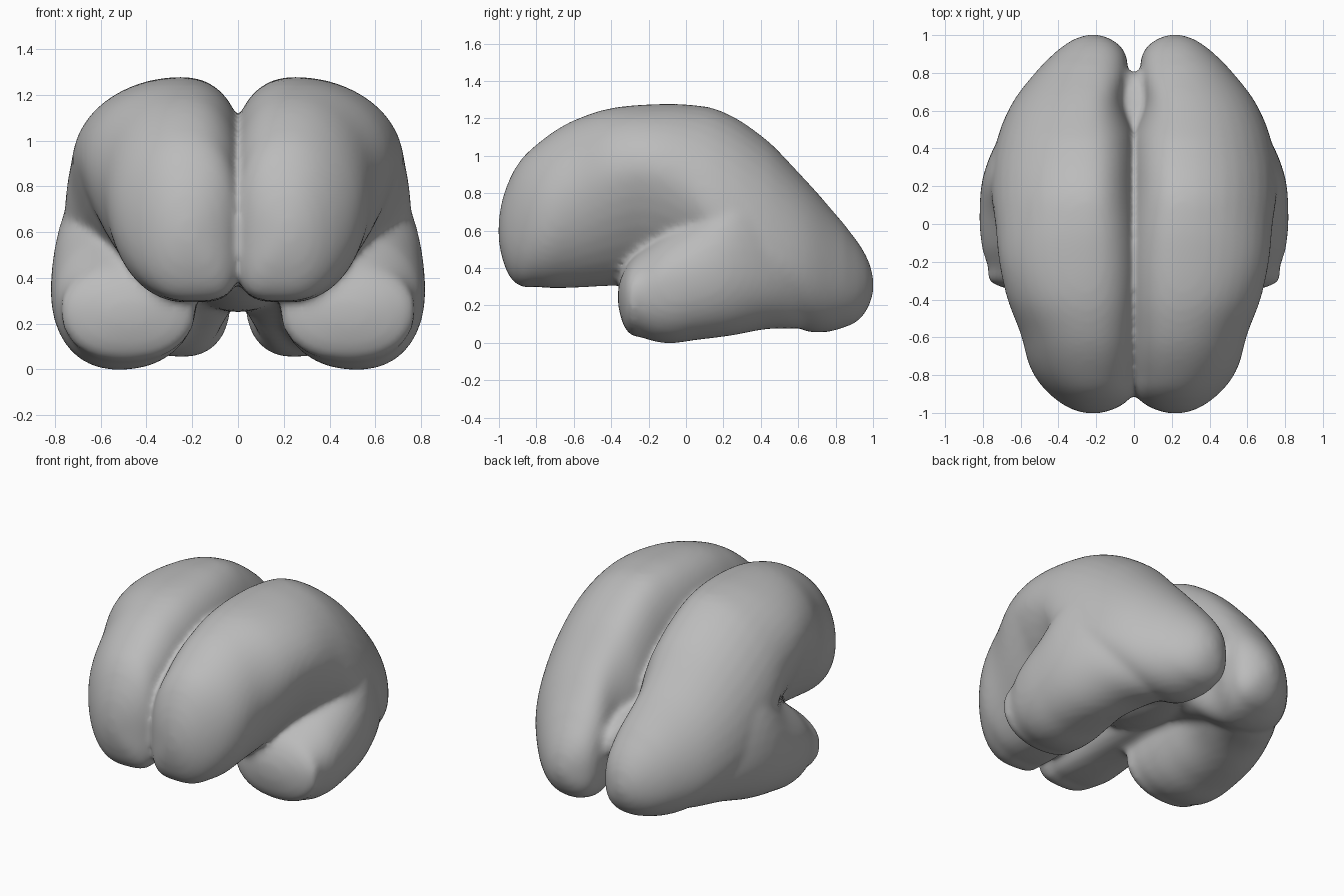
import bpy, bmesh, math
from mathutils import Vector

cube = bpy.data.objects.get("Cube")
if cube:
    bpy.data.objects.remove(cube)

mat = bpy.data.materials.new("soft grey")
mat.use_nodes = True
GREY = (0.5, 0.5, 0.5, 1)
mat.diffuse_color = GREY
mat.node_tree.nodes["Principled BSDF"].inputs["Base Color"].default_value = GREY

# Stations: y, inner x, crown x, outer x, bottom z, widest z, top z
MAIN = [(-.95, .05, .22, .385, .365, .6, .86), (-.8, -.01, .23, .53, .3, .68, 1.06),
        (-.6, -.02, .24, .595, .295, .8, 1.19), (-.4, -.02, .25, .67, .305, .9, 1.255),
        (-.2, -.02, .25, .715, .31, .92, 1.275), (0, -.02, .25, .735, .31, .84, 1.275),
        (.2, -.02, .25, .76, .28, .64, 1.235), (.45, -.01, .25, .725, .17, .48, 1.07),
        (.65, .05, .25, .64, .06, .41, .86), (.85, .035, .23, .48, .085, .335, .63),
        (.95, .08, .215, .365, .15, .305, .49)]
TEMPORAL = [(-.33, .24, .48, .715, .085, .25, .39), (-.24, .19, .5, .77, .03, .28, .49),
            (-.12, .18, .52, .805, 0, .32, .58), (.05, .18, .52, .818, .015, .36, .71),
            (.25, .18, .5, .8, .04, .42, .95), (.45, .13, .42, .72, .075, .4, .9),
            (.65, .12, .33, .58, .085, .36, .64), (.75, .15, .3, .48, .12, .34, .52)]
STEPS, SIDES, CAP = 5, 40, 8


def smooth_path(rows, tip_a, tip_b):
    """Smooth curve through the stations, swelling from one round tip to the other."""
    mid, half = (tip_a + tip_b) / 2, (tip_b - tip_a) / 2

    def swell(y):
        return math.sqrt(1 - ((y - mid) / half) ** 2)

    # Radii relative to an oval envelope, so the ends close roundly
    rel = []
    for y, xi, xt, xo, zb, zw, zt in rows:
        e = swell(y)
        rel.append([y, xt, zw, (xt - xi) / e, (xo - xt) / e, (zw - zb) / e, (zt - zw) / e])
    ext = [rel[0]] + rel + [rel[-1]]
    path = []
    for i in range(len(rel) - 1):
        for s in range(STEPS):
            t = s / STEPS
            path.append([b + t * (c - a + t * (2*a - 5*b + 4*c - d + t * (3*(b - c) + d - a))
                                  ) / 2 if k else b + t * (c - b)
                         for k, (a, b, c, d) in enumerate(zip(*ext[i:i + 4]))])
    path.append(rel[-1])
    # Rounded tips beyond the first and last stations
    for end, tip, where in ((rel[0], tip_a, 0), (rel[-1], tip_b, None)):
        cap = []
        for i in range(1, CAP):
            f = 1 - (1 - i / CAP) ** 2
            cap.append([end[0] + (tip - end[0]) * f] + list(end[1:]))
        path = cap[::-1] + path if where == 0 else path + cap
    return [r[:3] + [q * swell(r[0]) for q in r[3:]] for r in path]


def loft(bm, rows, side, tip_a, tip_b, fissured):
    """Skin rounded sections built from four quarter ovals."""
    rings = []
    for y, xt, zw, r_in, r_out, r_down, r_up in smooth_path(rows, tip_a, tip_b):
        # Lower quarters: flat inner floor in front, hollow flank over the side cleft
        floor = .45 + .3 * min(1, max(0, (y + .1) / .4)) if fissured else .9
        flank = .95 + .4 * max(0, 1 - abs(y + .25) / .5) if fissured else .9
        ring = []
        for k in range(SIDES):
            a = 2 * math.pi * k / SIDES
            c, s = math.cos(a), math.sin(a)
            if s > 0:
                power = .85 if c < 0 else 1
            else:
                power = floor if c < 0 else flank
            dx = math.copysign(abs(c) ** power, c) * (r_out if c > 0 else r_in)
            dz = math.copysign(abs(s) ** power, s) * (r_up if s > 0 else r_down)
            ring.append(bm.verts.new((side * (xt + dx), y, zw + dz)))
        rings.append(ring)
    faces = [bm.faces.new(rings[0]), bm.faces.new(rings[-1][::-1])]
    for a, b in zip(rings, rings[1:]):
        for k in range(SIDES):
            n = (k + 1) % SIDES
            faces.append(bm.faces.new((a[n], a[k], b[k], b[n])))
    bmesh.ops.recalc_face_normals(bm, faces=faces)


# Two hemispheres, each with a main lobe and a temporal lobe
bm = bmesh.new()
for side in (1, -1):
    loft(bm, MAIN, side, -1.003, 1.003, True)
    loft(bm, TEMPORAL, side, -.365, .85, False)

# Central bridge between the hemispheres
bridge = bmesh.ops.create_uvsphere(bm, u_segments=24, v_segments=16, radius=1)["verts"]
for v in bridge:
    v.co = Vector((v.co.x * .24, .27 + v.co.y * .54, .45 + v.co.z * .2))

mesh = bpy.data.meshes.new("brain")
bm.to_mesh(mesh)
bm.free()
mesh.materials.append(mat)
brain = bpy.data.objects.new("brain", mesh)
bpy.context.collection.objects.link(brain)

# Fuse into one skin and soften the seams
fuse = brain.modifiers.new("fuse", "REMESH")
fuse.mode = "VOXEL"
fuse.voxel_size = .02
fuse.use_smooth_shade = True
soften = brain.modifiers.new("soften", "SMOOTH")
soften.factor = .5
soften.iterations = 10
